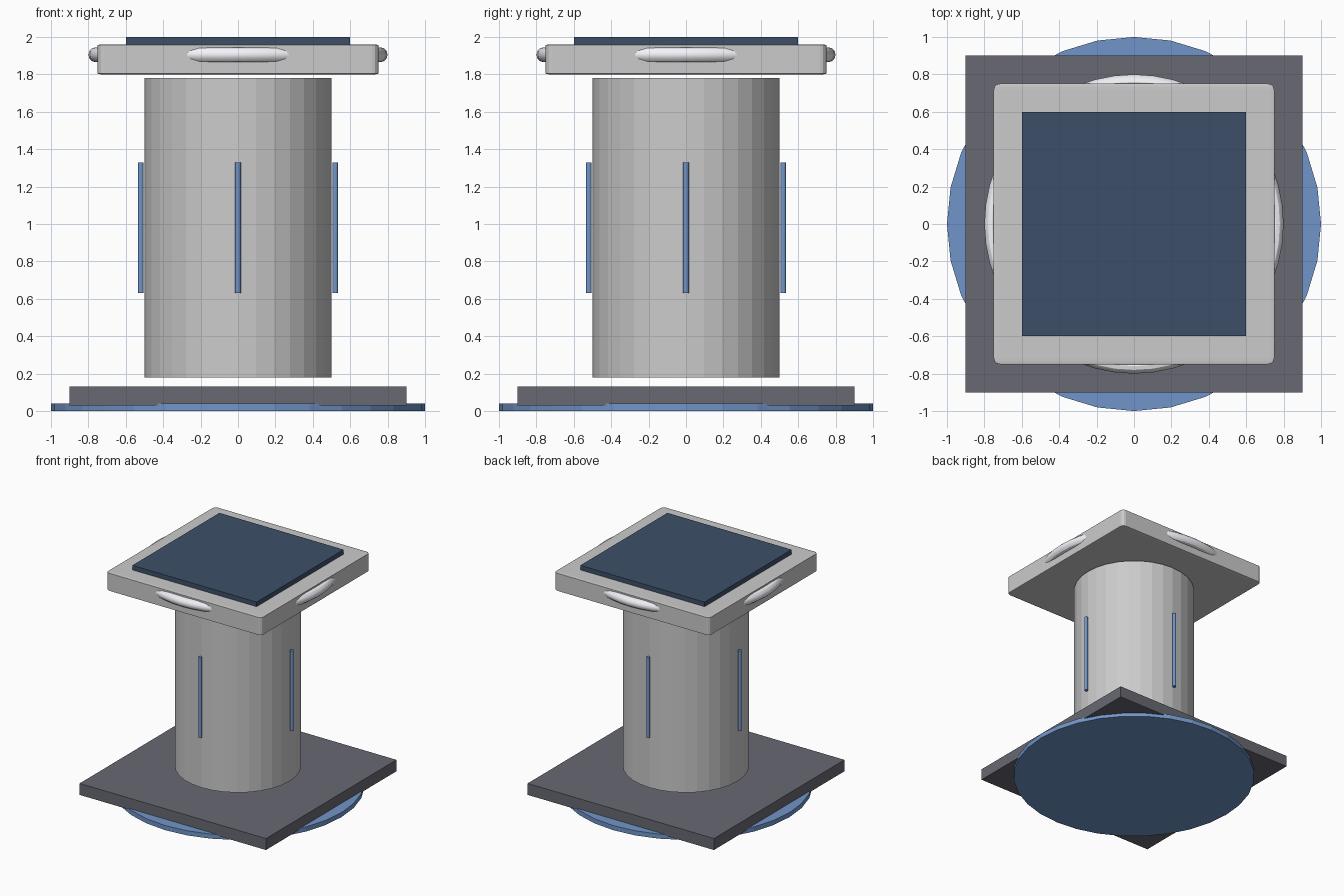
import bpy
from math import cos, sin, pi

if "Cube" in bpy.data.objects:
    bpy.data.objects.remove(bpy.data.objects["Cube"])


def paint(obj, name, rgb):
    mat = bpy.data.materials.get(name) or bpy.data.materials.new(name)
    mat.diffuse_color = (*rgb, 1)
    mat.use_nodes = True
    mat.node_tree.nodes["Principled BSDF"].inputs["Base Color"].default_value = mat.diffuse_color
    obj.data.materials.append(mat)


def box(name, width, z0, z1):
    bpy.ops.mesh.primitive_cube_add(size=1, location=(0, 0, (z0 + z1) / 2))
    obj = bpy.context.object
    obj.name = name
    obj.scale = (width, width, z1 - z0)
    return obj


def cylinder(name, radius, z0, z1, x=0, y=0, sides=32):
    bpy.ops.mesh.primitive_cylinder_add(vertices=sides, radius=radius, depth=z1 - z0,
                                        location=(x, y, (z0 + z1) / 2))
    obj = bpy.context.object
    obj.name = name
    return obj


BLUE = ("blue", (0.165, 0.30, 0.58))
NAVY = ("navy", (0.046, 0.078, 0.14))
DARK = ("dark_grey", (0.14, 0.14, 0.17))

# Base: round foot disc with a square plinth over it
paint(cylinder("foot_disc", 1.0, 0, 0.04), *BLUE)
paint(box("plinth", 1.8, 0.03, 0.13), *DARK)

# Faceted column
cylinder("column", 0.5, 0.18, 1.78)

# Four thin light strips around the column
for i in range(4):
    a = i * pi / 2
    rod = cylinder(f"light_strip_{i + 1}", 0.015, 0.63, 1.33, 0.52 * cos(a), 0.52 * sin(a))
    paint(rod, *BLUE)

# Top slab with softened corners (bevel stretches with the slab's scale)
slab = box("top_slab", 1.5, 1.80, 1.96)
bevel = slab.modifiers.new("soft_edges", 'BEVEL')
bevel.width = 0.022
bevel.segments = 3

# Ring embedded in the slab, bulging out of each side
bpy.ops.mesh.primitive_torus_add(major_radius=0.76, minor_radius=0.04, major_segments=48,
                                 minor_segments=12, location=(0, 0, 1.905))
ring = bpy.context.object
ring.name = "edge_ring"
bpy.ops.object.shade_smooth_by_angle()
paint(ring, "light_grey", (0.9, 0.9, 0.95))

# Inset panel on top
paint(box("top_panel", 1.2, 1.95, 2.0), *NAVY)
